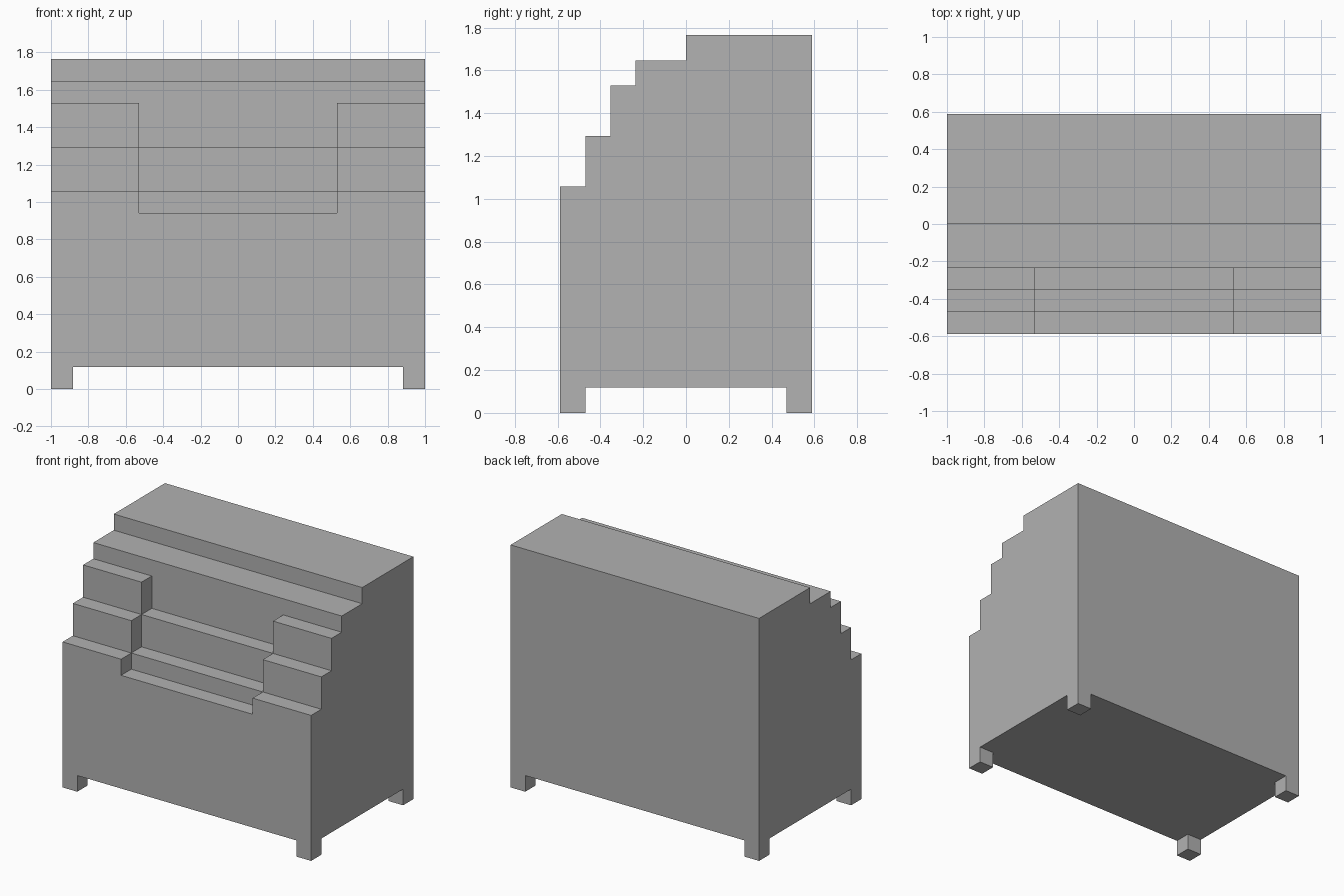
import bpy
import bmesh
from math import radians
from mathutils import Vector

if "Cube" in bpy.data.objects:
    bpy.data.objects.remove(bpy.data.objects["Cube"])

U = 2 / 17  # one step of the building grid

grey = bpy.data.materials.new("plain grey")
grey.use_nodes = True
grey.diffuse_color = (0.445, 0.445, 0.445, 1)
grey.node_tree.nodes["Principled BSDF"].inputs["Base Color"].default_value = grey.diffuse_color


def prism(name, outline, sweep):
    """Extrude a closed outline of grid points along the sweep vector."""
    bm = bmesh.new()
    face = bm.faces.new([bm.verts.new(Vector(p) * U) for p in outline])
    top = bmesh.ops.extrude_face_region(bm, geom=[face])["geom"]
    moved = [g for g in top if isinstance(g, bmesh.types.BMVert)]
    bmesh.ops.translate(bm, verts=moved, vec=Vector(sweep) * U)
    bmesh.ops.recalc_face_normals(bm, faces=bm.faces)
    mesh = bpy.data.meshes.new(name)
    bm.to_mesh(mesh)
    bm.free()
    mesh.materials.append(grey)
    obj = bpy.data.objects.new(name, mesh)
    bpy.context.collection.objects.link(obj)
    return obj


def cut(body, cutter):
    cutter.hide_render = True
    mod = body.modifiers.new(cutter.name, 'BOOLEAN')
    mod.operation = 'DIFFERENCE'
    mod.solver = 'EXACT'
    mod.object = cutter
    bpy.context.view_layer.objects.active = body
    bpy.ops.object.modifier_apply(modifier=mod.name)
    bpy.data.objects.remove(cutter)


# Cabinet body with a stepped front
steps = [(-5, 9), (-4, 9), (-4, 11), (-3, 11), (-3, 13), (-2, 13),
         (-2, 14), (0, 14), (0, 15), (5, 15)]
profile = [(-5, 0)] + steps + [(5, 0)]
cabinet = prism("cabinet_body", [(-8.5, y, z) for y, z in profile], (17, 0, 0))

# Lower stepped recess in the middle of the front
recess = [(-6, 8), (-4, 8), (-4, 9), (-3, 9), (-3, 11), (-2, 11), (-2, 13.5), (-6, 13.5)]
cut(cabinet, prism("recess_cutter", [(-4.5, y, z) for y, z in recess], (9, 0, 0)))

# Cross-shaped gap underneath leaves four corner feet
quarter = [(9, 4), (7.5, 4), (7.5, 6)]
cross = []
for sx, sy in ((1, 1), (-1, 1), (-1, -1), (1, -1)):
    corner = [(sx * x, sy * y, -1) for x, y in quarter]
    cross += corner if sx == sy else corner[::-1]
cut(cabinet, prism("foot_gap_cutter", cross, (0, 0, 2)))

# Merge leftover flat seams
bm = bmesh.new()
bm.from_mesh(cabinet.data)
bmesh.ops.remove_doubles(bm, verts=bm.verts, dist=0.0005)
bmesh.ops.dissolve_limit(bm, angle_limit=radians(1), verts=bm.verts, edges=bm.edges)
bm.to_mesh(cabinet.data)
bm.free()
